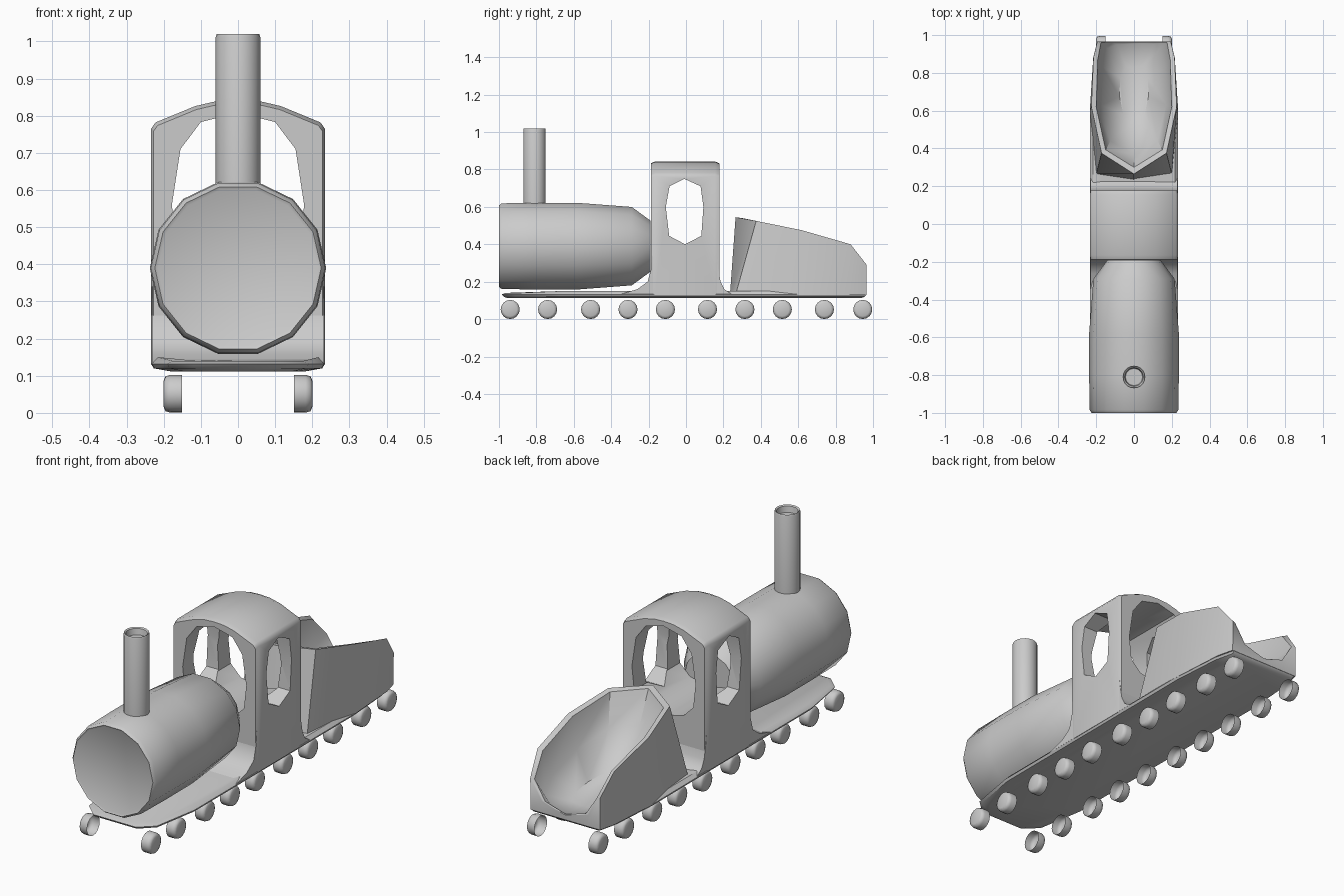
import bpy, bmesh, math

if "Cube" in bpy.data.objects:
    bpy.data.objects.remove(bpy.data.objects["Cube"])


def finish(name, bm):
    bmesh.ops.recalc_face_normals(bm, faces=bm.faces[:])
    me = bpy.data.meshes.new(name)
    bm.to_mesh(me)
    bm.free()
    ob = bpy.data.objects.new(name, me)
    bpy.context.collection.objects.link(ob)
    return ob


def loft(name, rings, start=True, end=True):
    """Skin a series of closed rings with equal point counts."""
    bm = bmesh.new()
    vs = [[bm.verts.new(p) for p in r] for r in rings]
    n = len(vs[0])
    for a, b in zip(vs, vs[1:]):
        for i in range(n):
            bm.faces.new((a[i], a[(i + 1) % n], b[(i + 1) % n], b[i]))
    if start:
        bm.faces.new(vs[0])
    if end:
        bm.faces.new(vs[-1])
    return finish(name, bm)


def mirrored(half):
    """Close a half outline by mirroring it over x = 0."""
    return half + [(-p[0], *p[1:]) for p in reversed(half) if abs(p[0]) > 1e-6]


def smooth(ob, angle=40):
    bpy.ops.object.select_all(action='DESELECT')
    ob.select_set(True)
    bpy.context.view_layer.objects.active = ob
    bpy.ops.object.shade_smooth_by_angle(angle=math.radians(angle))


def circle(r, n, place, phase=0.0):
    return [place(r * math.cos(phase + 2 * math.pi * i / n),
                  r * math.sin(phase + 2 * math.pi * i / n)) for i in range(n)]


def cut(ob, cutter):
    m = ob.modifiers.new("cut", 'BOOLEAN')
    m.operation = 'DIFFERENCE'
    m.solver = 'EXACT'
    m.object = cutter
    bpy.ops.object.select_all(action='DESELECT')
    bpy.context.view_layer.objects.active = ob
    ob.select_set(True)
    bpy.ops.object.modifier_apply(modifier=m.name)
    bpy.data.objects.remove(cutter)


# Base plate: thin hull with tapered ends
plan = [(.12, -.985), (.19, -.92), (.232, -.68), (.234, .6), (.215, .86), (.19, .965)]


def plate(sx, sy, z, rise=0.0):
    return mirrored([(x * sx, y * sy, z + (rise if y > -.8 else 0)) for x, y in plan])


smooth(loft("base_plate", [plate(.78, .97, .112), plate(.97, .99, .12),
                           plate(1, 1, .132), plate(.93, .98, .14, .01)]))

# Boiler: 14-sided barrel, tapered at the cab end
barrel = [(.215, -.995), (.224, -1.0), (.235, -.985), (.2375, -.8), (.2375, -.58),
          (.215, -.29), (.14, -.19)]
smooth(loft("boiler", [circle(r, 14, lambda a, b, y=y: (a, y, .39 + b)) for r, y in barrel]), 35)

# Chimney: tube with a dished top
tube = [(.06, .59), (.06, 1.012), (.057, 1.02), (.05, 1.015), (.045, .985)]
smooth(loft("chimney", [circle(r, 20, lambda a, b, z=z: (a, b - .81, z)) for r, z in tube]))

# Cab: arched block, hollowed front to back, with a window in each side
house = mirrored([(.234, .13), (.234, .765), (.222, .782), (.115, .826), (.055, .84), (0, .843)])


def slab(outline, y, s=1.0):
    return [(x * s, y, .45 + (z - .45) * s) for x, z in outline]


cab = loft("cab", [slab(house, -.188, .975), slab(house, -.165), slab(house, .155),
                   slab(house, .178, .975)])
opening = mirrored([(0, .36), (.11, .385), (.165, .44), (.178, .56), (.155, .71), (.1, .783), (0, .808)])
cut(cab, loft("opening_cutter", [slab(opening, -.4), slab(opening, .4)]))
window = [(-.005, .40), (.082, .445), (.093, .6), (.078, .71), (-.01, .75),
          (-.088, .71), (-.108, .6), (-.09, .445)]
cut(cab, loft("window_cutter", [[(x, y, z) for y, z in window] for x in (-.4, .4)]))
smooth(cab, 35)

# Skirt flaring from the cab down to the base
flare = [(.13, -.36, .25), (.16, -.26, .205), (.2, -.205, .185), (.27, -.186, .172), (.34, -.18, .165)]
smooth(loft("cab_skirt", [[(-.231, f, z), (.231, f, z), (.231, b, z), (-.231, b, z)]
                          for z, f, b in flare]))

# Tender: scoop with a pointed front rim, open low at the rear
foot = [(0, .235, .13), (.2, .265, .13), (.234, .6, .13), (.216, .88, .13),
        (.195, .965, .13), (.12, .965, .13), (0, .965, .13)]
rim_out = [(0, .265, .545), (.172, .375, .525), (.226, .62, .475), (.215, .88, .40),
           (.195, .966, .29), (.13, .966, .19), (0, .966, .155)]
rim_in = [(0, .30, .54), (.15, .393, .518), (.2, .62, .468), (.192, .87, .392),
          (.175, .96, .288), (.115, .962, .192), (0, .962, .157)]
inner = [(0, .37, .38), (.125, .44, .36), (.17, .63, .31), (.165, .83, .26),
         (.14, .93, .21), (.09, .95, .172), (0, .955, .154)]
floor = [(x * .45, y + (.72 - y) * .5, z + (.15 - z) * .75) for x, y, z in inner]
smooth(loft("tender", [mirrored(r) for r in (foot, rim_out, rim_in, inner, floor)]), 45)

# Wheels: open-backed cups, ten along each side
cup = [(.051, .151), (.051, .182), (.047, .195), (.036, .2)]
for i, y in enumerate((-.94, -.74, -.51, -.31, -.11, .115, .315, .515, .74, .945)):
    for side, s in (("right", 1), ("left", -1)):
        rings = [circle(r, 16, lambda a, b, x=x: (s * x, y + a, .0515 + b)) for r, x in cup]
        smooth(loft(f"wheel_{side}_{i + 1}", rings, start=False), 50)
